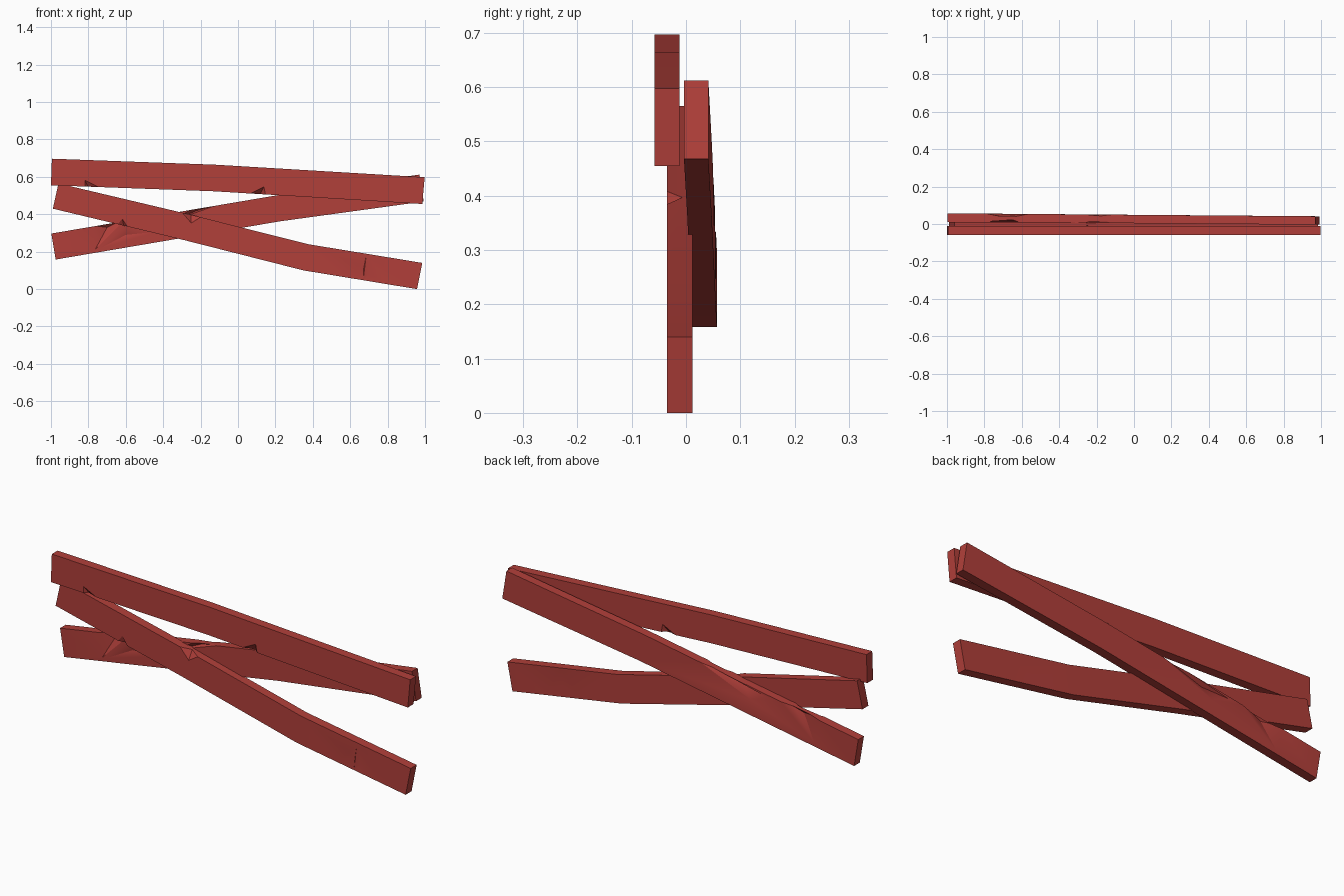
import bpy, bmesh, math
from mathutils import Vector

if "Cube" in bpy.data.objects:
    bpy.data.objects.remove(bpy.data.objects["Cube"])

red = bpy.data.materials.new("barn_red")
red.diffuse_color = (0.44, 0.05, 0.042, 1)
red.use_nodes = True
red.node_tree.nodes["Principled BSDF"].inputs["Base Color"].default_value = red.diffuse_color


def make_object(name, bm):
    bmesh.ops.recalc_face_normals(bm, faces=bm.faces[:])
    mesh = bpy.data.meshes.new(name)
    bm.to_mesh(mesh)
    bm.free()
    obj = bpy.data.objects.new(name, mesh)
    bpy.context.collection.objects.link(obj)
    mesh.materials.append(red)
    return obj


def plank(name, stations, y_front, thick, chips):
    # Bent board: each station is top x, top z, bottom x, bottom z
    bm = bmesh.new()
    rings = []
    for xt, zt, xb, zb in stations:
        f = y_front(xt)
        rings.append([bm.verts.new(p) for p in (
            (xt, f, zt), (xb, f, zb), (xb, f + thick, zb), (xt, f + thick, zt))])
    for a, b in zip(rings, rings[1:]):
        for i in range(4):
            j = (i + 1) % 4
            bm.faces.new((a[i], a[j], b[j], b[i]))
    bm.faces.new(rings[0])
    bm.faces.new(rings[-1][::-1])
    board = make_object(name, bm)

    # Splintered dents: shallow pyramids cut from the front or back face
    for side, p, q, r, apex, depth in chips:
        bm = bmesh.new()
        s = 1 if side == "front" else -1

        def at(pt, d):
            face = y_front(pt[0]) + (0 if s == 1 else thick)
            return bm.verts.new((pt[0], face + s * d, pt[1]))
        base = [at(v, -0.002) for v in (p, q, r)]
        tip = at(apex, depth)
        bm.faces.new(base)
        for i in range(3):
            bm.faces.new((base[i], base[(i + 1) % 3], tip))
        cutter = make_object("chip_cutter", bm)
        cutter.hide_render = True
        mod = board.modifiers.new("chip", 'BOOLEAN')
        mod.operation = 'DIFFERENCE'
        mod.solver = 'EXACT'
        mod.object = cutter
        bpy.context.view_layer.update()
        graph = bpy.context.evaluated_depsgraph_get()
        new = bpy.data.meshes.new_from_object(board.evaluated_get(graph))
        board.modifiers.clear()
        board.data = new
        bpy.data.objects.remove(cutter)

    bpy.ops.object.select_all(action='DESELECT')
    board.select_set(True)
    bpy.context.view_layer.objects.active = board
    bpy.ops.object.shade_smooth_by_angle(angle=math.radians(25))
    return board


# Top plank, nearest the front
plank("upper_plank",
      [(-0.995, 0.697, -1.0, 0.555), (-0.12, 0.665, -0.13, 0.523),
       (0.998, 0.598, 0.985, 0.455)],
      lambda x: -0.058, 0.046,
      [("front", (-0.82, 0.585), (-0.73, 0.54), (-0.82, 0.54), (-0.80, 0.545), 0.02),
       ("front", (0.05, 0.505), (0.14, 0.55), (0.15, 0.50), (0.12, 0.51), 0.025),
       ("back", (0.05, 0.505), (0.14, 0.55), (0.15, 0.50), (0.12, 0.51), 0.02)])

# Middle plank, falling to the right
plank("falling_plank",
      [(-0.96, 0.565, -0.99, 0.43), (-0.25, 0.397, -0.28, 0.26),
       (0.375, 0.24, 0.35, 0.10), (0.985, 0.14, 0.957, 0.0)],
      lambda x: -0.035, 0.047,
      [("front", (-0.31, 0.42), (-0.25, 0.35), (-0.17, 0.40), (-0.25, 0.40), 0.03),
       ("front", (-0.66, 0.33), (-0.62, 0.38), (-0.58, 0.32), (-0.61, 0.335), 0.02),
       ("front", (0.55, 0.055), (0.69, 0.20), (0.67, 0.04), (0.67, 0.10), 0.006),
       ("front", (0.70, 0.20), (0.83, 0.015), (0.66, 0.04), (0.70, 0.08), 0.006),
       ("back", (0.55, 0.055), (0.69, 0.20), (0.80, 0.02), (0.68, 0.10), 0.008)])

# Rear plank, rising to the right and leaning slightly in depth
plank("rising_plank",
      [(-0.998, 0.297, -0.975, 0.158), (0.2, 0.5, 0.222, 0.362),
       (0.97, 0.612, 0.993, 0.468)],
      lambda x: 0.004 - 0.008 * x, 0.045,
      [("front", (-0.78, 0.34), (-0.77, 0.20), (-0.58, 0.39), (-0.70, 0.33), 0.025),
       ("front", (-0.77, 0.20), (-0.40, 0.31), (-0.60, 0.34), (-0.60, 0.29), 0.01),
       ("front", (-0.36, 0.36), (-0.08, 0.46), (-0.25, 0.43), (-0.22, 0.42), 0.02),
       ("back", (-0.80, 0.35), (-0.76, 0.20), (-0.52, 0.40), (-0.68, 0.34), 0.02),
       ("back", (-0.50, 0.37), (-0.40, 0.33), (-0.05, 0.47), (-0.35, 0.39), 0.02)])
